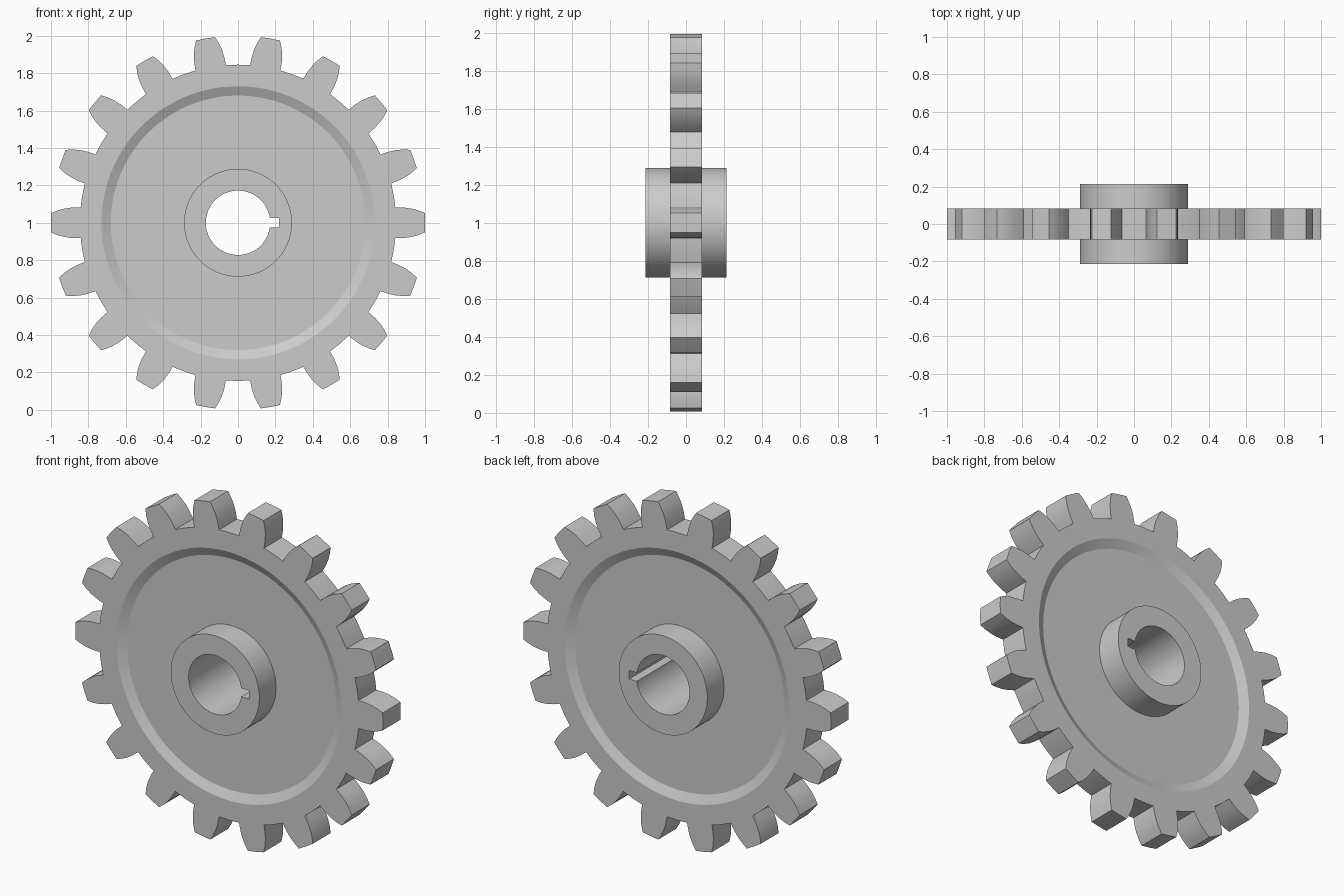
import bpy, bmesh
from math import sin, cos, radians

if "Cube" in bpy.data.objects:
    bpy.data.objects.remove(bpy.data.objects["Cube"])

TEETH = 18
R_ROOT, R_BORE, KEY_X = 0.845, 0.172, 0.22
KEY_A, KEY_B = 6.5, 8.36        # angles of keyway corners: outer, at bore

# half tooth in polar form: (degrees from tooth centre, radius)
half = [(0, 1.0), (2.95, 1.0), (3.9, 0.967), (4.7, 0.93), (5.25, 0.89),
        (5.6, R_ROOT), (KEY_A, R_ROOT), (KEY_B, R_ROOT), (10, R_ROOT)]
tooth = [(-a, r) for a, r in half[-2:0:-1]] + half
outline = [(a + i * 360 / TEETH, r) for i in range(TEETH) for a, r in tooth]


def circle(radius):
    return [(a, radius) for a, _ in outline]


def bore_with_keyway():
    pts = []
    for a, _ in outline:
        d = abs((a + 180) % 360 - 180)
        pts.append((a, KEY_X / cos(radians(d)) if d < KEY_A + 0.01 else R_BORE))
    return pts


# section of the front half, from tooth rim inward to the bore
section = [(outline, 0.083), (circle(0.73), 0.083), (circle(0.68), 0.058),
           (circle(0.288), 0.058), (circle(0.288), 0.213), (bore_with_keyway(), 0.213)]
rings = [(p, -y) for p, y in section] + [(p, y) for p, y in reversed(section)]

# skin all rings into one closed solid
bm = bmesh.new()
loops = [[bm.verts.new((r * cos(radians(a)), y, 1 + r * sin(radians(a)))) for a, r in p]
         for p, y in rings]
n = len(outline)
for k, la in enumerate(loops):
    lb = loops[(k + 1) % len(loops)]
    for i in range(n):
        j = (i + 1) % n
        bm.faces.new((la[i], la[j], lb[j], lb[i]))
bmesh.ops.recalc_face_normals(bm, faces=bm.faces)

mesh = bpy.data.meshes.new("gear_wheel")
bm.to_mesh(mesh)
bm.free()
gear = bpy.data.objects.new("gear_wheel", mesh)
bpy.context.collection.objects.link(gear)
bpy.context.view_layer.objects.active = gear
gear.select_set(True)
bpy.ops.object.shade_smooth_by_angle(angle=radians(22))
